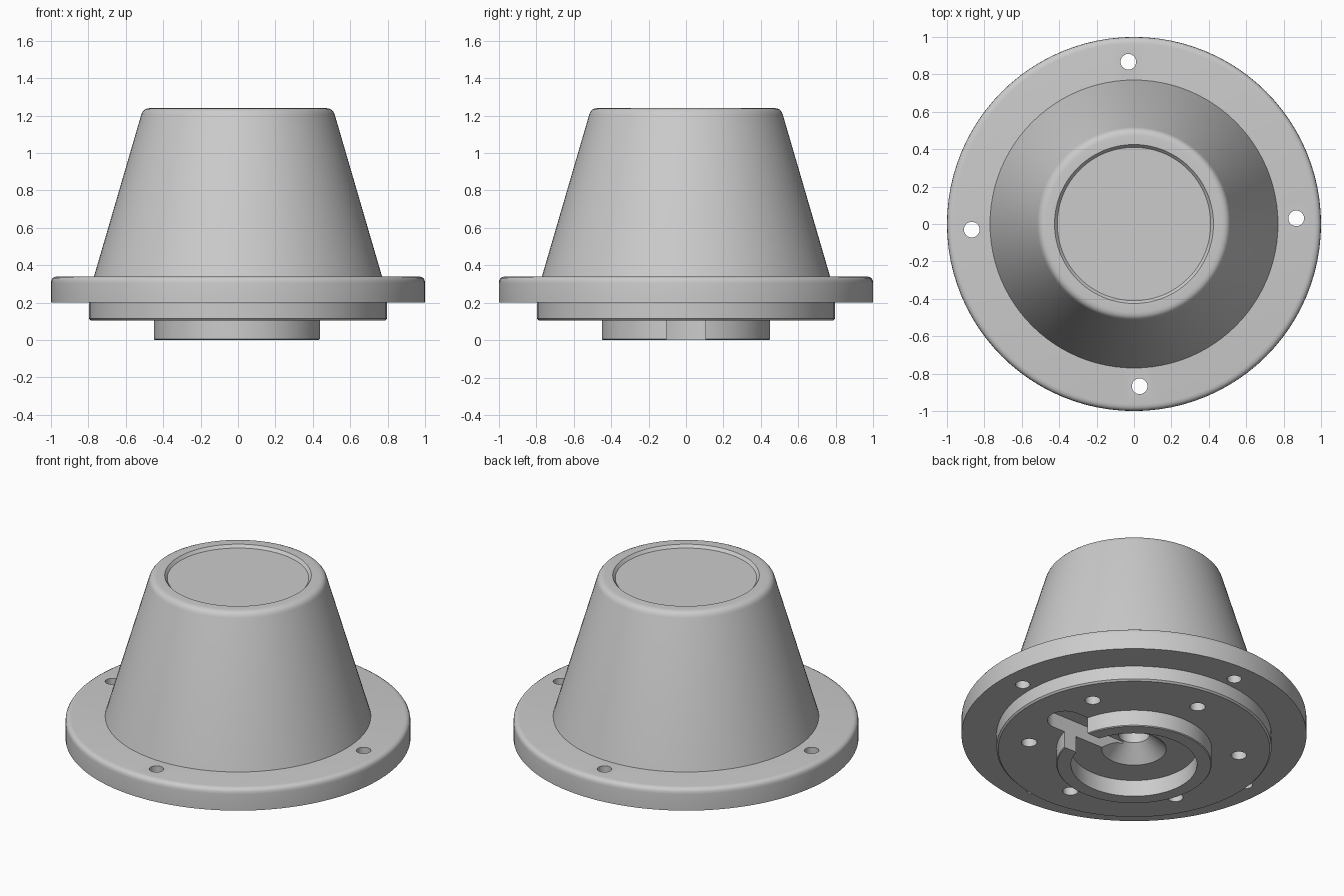
import bpy, bmesh, math
from mathutils import Matrix, Vector

old = bpy.data.objects.get("Cube")
if old:
    bpy.data.objects.remove(old, do_unlink=True)

SEGMENTS = 96
grey = bpy.data.materials.new("light_grey")
grey.use_nodes = True
grey.diffuse_color = (0.6, 0.6, 0.6, 1)
grey.node_tree.nodes["Principled BSDF"].inputs["Base Color"].default_value = (0.6, 0.6, 0.6, 1)


def add_object(name, bm):
    bmesh.ops.recalc_face_normals(bm, faces=bm.faces)
    mesh = bpy.data.meshes.new(name)
    bm.to_mesh(mesh)
    bm.free()
    mesh.materials.append(grey)
    obj = bpy.data.objects.new(name, mesh)
    bpy.context.collection.objects.link(obj)
    return obj


def lathe(name, profile):
    """Turn a closed (radius, height) profile around the z axis."""
    bm = bmesh.new()
    verts = [bm.verts.new((r, 0, z)) for r, z in profile]
    edges = [bm.edges.new((a, b)) for a, b in zip(verts, verts[1:] + verts[:1])
             if a.co.x > 0 or b.co.x > 0]
    bmesh.ops.spin(bm, geom=verts + edges, cent=(0, 0, 0), axis=(0, 0, 1),
                   angle=math.tau, steps=SEGMENTS)
    bmesh.ops.remove_doubles(bm, verts=bm.verts, dist=1e-4)
    return add_object(name, bm)


def fillet(corner, before, after, size, steps=4):
    """Round a profile corner between two neighbouring points."""
    c, p, q = Vector(corner), Vector(before), Vector(after)
    a = c + (p - c).normalized() * size
    b = c + (q - c).normalized() * size
    ts = [i / steps for i in range(steps + 1)]
    return [tuple(a * (1 - t) ** 2 + c * 2 * t * (1 - t) + b * t * t) for t in ts]


def hole_cutter(name, count, start, distance, radius):
    """A ring of upright pins used to drill bolt holes."""
    bm = bmesh.new()
    for i in range(count):
        angle = math.radians(start) + math.tau * i / count
        place = Matrix.Translation((distance * math.cos(angle), distance * math.sin(angle), 0.2))
        bmesh.ops.create_cone(bm, cap_ends=True, segments=32, radius1=radius,
                              radius2=radius, depth=0.6, matrix=place)
    return add_object(name, bm)


def slot_cutter(name, end, half_width):
    """A round-ended slot running from the middle towards +x."""
    bm = bmesh.new()
    arc = [math.pi * (i / 24 - 0.5) for i in range(25)]
    outline = [(0, half_width), (0, -half_width)]
    outline += [(end + half_width * math.cos(a), half_width * math.sin(a)) for a in arc]
    face = bm.faces.new([bm.verts.new((x, y, -0.1)) for x, y in outline])
    top = bmesh.ops.extrude_face_region(bm, geom=[face])["geom"]
    bmesh.ops.translate(bm, vec=(0, 0, 0.5),
                        verts=[v for v in top if isinstance(v, bmesh.types.BMVert)])
    return add_object(name, bm)


def cut(obj, *cutters):
    for cutter in cutters:
        mod = obj.modifiers.new("cut", "BOOLEAN")
        mod.operation = "DIFFERENCE"
        mod.solver = "EXACT"
        mod.object = cutter
    graph = bpy.context.evaluated_depsgraph_get()
    mesh = bpy.data.meshes.new_from_object(obj.evaluated_get(graph))
    obj.modifiers.clear()
    obj.data = mesh


# Tapered cap with rounded rim and shallow recessed lid
foot, rim, lip = (0.77, 0.34), (0.507, 1.24), (0.425, 1.24)
cap = lathe("tapered_cap", [(0, 0.34), foot] + fillet(rim, foot, lip, 0.035)
            + [lip, (0.41, 1.222), (0, 1.222)])

# Flange with rounded top edge and central bore
edge = (1.0, 0.34)
flange = lathe("flange", [(0.09, 0.2), (1.0, 0.2)]
               + fillet(edge, (1.0, 0.2), (0.09, 0.34), 0.035) + [(0.09, 0.34)])

# Mounting plate with a countersunk centre
plate = lathe("mounting_plate", [(0.187, 0.105), (0.787, 0.105), (0.797, 0.115),
                                 (0.797, 0.2), (0.09, 0.2)])

# Locating ring underneath
ring = lathe("locating_ring", [(0.365, 0), (0.445, 0), (0.45, 0.005),
                               (0.45, 0.105), (0.365, 0.105)])

# Bolt holes and cable slot
flange_pins = hole_cutter("flange_pins", 4, 2, 0.868, 0.042)
plate_pins = hole_cutter("plate_pins", 6, 27, 0.612, 0.045)
slot = slot_cutter("slot_tool", 0.52, 0.104)
cut(flange, flange_pins)
cut(plate, plate_pins, slot)
cut(ring, slot)
for tool in (flange_pins, plate_pins, slot):
    bpy.data.objects.remove(tool, do_unlink=True)

# Smooth round walls, keep hard edges crisp
bpy.ops.object.select_all(action="DESELECT")
for part in (cap, flange, plate, ring):
    part.select_set(True)
bpy.context.view_layer.objects.active = cap
bpy.ops.object.shade_smooth_by_angle(angle=math.radians(30))
